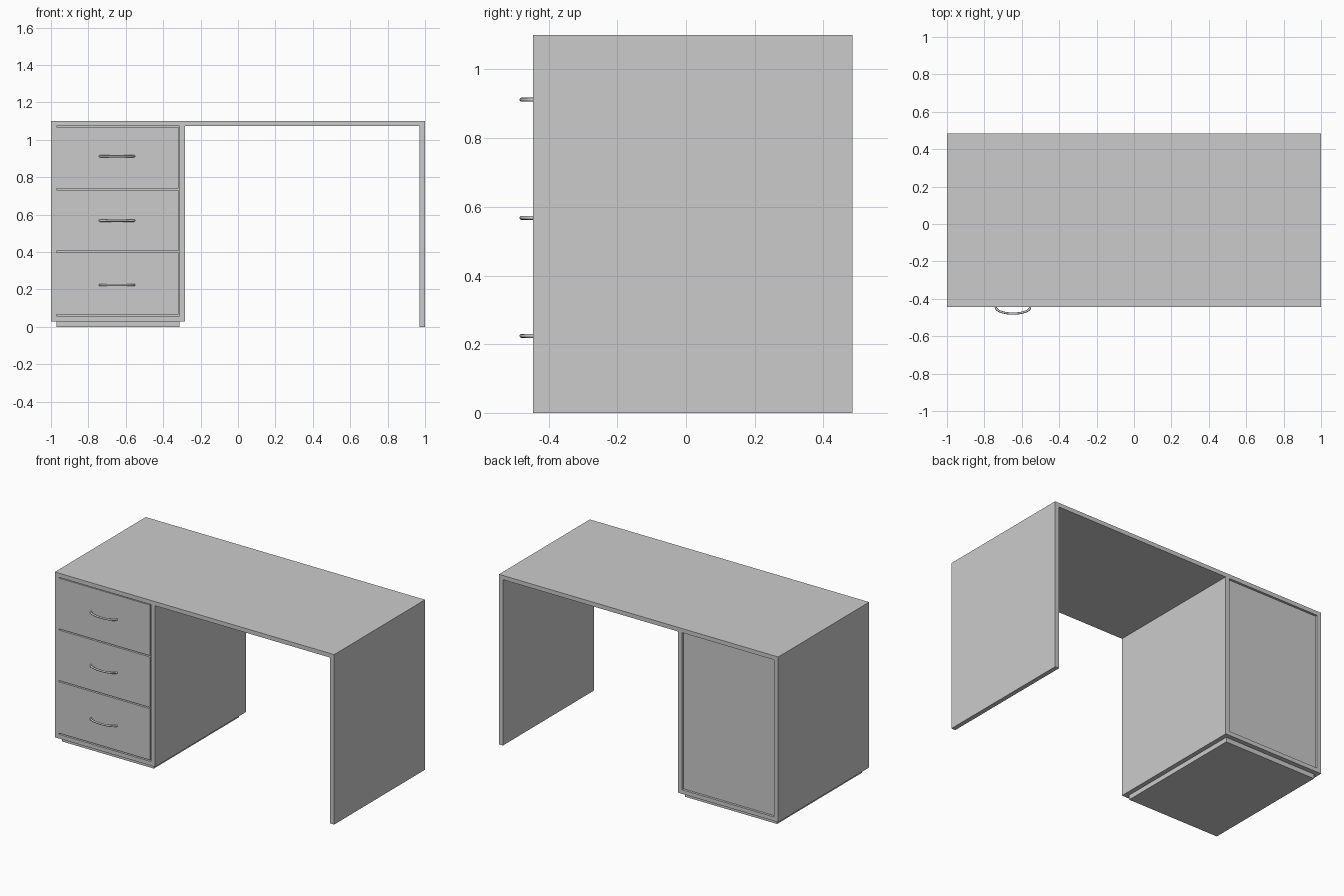
import bpy, bmesh, math
from mathutils import Matrix, Vector

if "Cube" in bpy.data.objects:
    bpy.data.objects.remove(bpy.data.objects["Cube"])

FRONT, BACK = -0.445, 0.485
T = 0.029            # board thickness
TOP_Z = 1.073        # underside of the desktop


def board(name, x, y, z):
    """Axis-aligned board from (min, max) ranges."""
    lo, hi = Vector((x[0], y[0], z[0])), Vector((x[1], y[1], z[1]))
    mesh = bpy.data.meshes.new(name)
    bm = bmesh.new()
    bmesh.ops.create_cube(bm, size=1, matrix=Matrix.Translation((lo + hi) / 2)
                          @ Matrix.Diagonal((*(hi - lo), 1)))
    bm.to_mesh(mesh)
    bm.free()
    obj = bpy.data.objects.new(name, mesh)
    bpy.context.collection.objects.link(obj)
    return obj


def bow_handle(name, cx, z):
    """Half-ellipse rod bowing out from the drawer front."""
    curve = bpy.data.curves.new(name, 'CURVE')
    curve.dimensions = '3D'
    curve.bevel_depth = 0.006
    curve.bevel_resolution = 2
    curve.use_fill_caps = True
    spline = curve.splines.new('POLY')
    n = 24
    spline.points.add(n)
    for i, p in enumerate(spline.points):
        a = math.pi * i / n
        p.co = (cx - 0.092 * math.cos(a), FRONT - 0.034 * math.sin(a), z, 1)
    spline.use_smooth = True
    obj = bpy.data.objects.new(name, curve)
    bpy.context.collection.objects.link(obj)
    return obj


depth = (FRONT, BACK)
xl, xr = -1 + T, -0.312   # inner faces of the pedestal sides

# Desktop and right leg panel
board("desktop", (-1, 1), depth, (TOP_Z, 1.1))
board("right_leg_panel", (1 - T, 1), depth, (0, TOP_Z))

# Drawer pedestal carcass
board("pedestal_left_side", (-1, xl), depth, (0.03, TOP_Z))
board("pedestal_right_side", (xr, xr + T), depth, (0.03, TOP_Z))
board("pedestal_bottom", (xl, xr), depth, (0.03, 0.057))
board("pedestal_back", (xl, xr), (BACK - 0.03, BACK - 0.015), (0.057, TOP_Z))
board("plinth", (xl, xr), (FRONT + 0.03, BACK - 0.03), (0, 0.03))

# Drawers with fronts, trays and handles
for i, (z0, z1) in enumerate([(0.065, 0.397), (0.405, 0.732), (0.740, 1.068)], 1):
    board(f"drawer_front_{i}", (xl, xr - 0.006), (FRONT, FRONT + T), (z0, z1))
    board(f"drawer_tray_{i}", (xl + 0.02, xr - 0.02), (FRONT + T, BACK - 0.06),
          (z0 + 0.01, z1 - 0.04))
    bow_handle(f"drawer_handle_{i}", -0.647, 0.224 + 0.344 * (i - 1))
